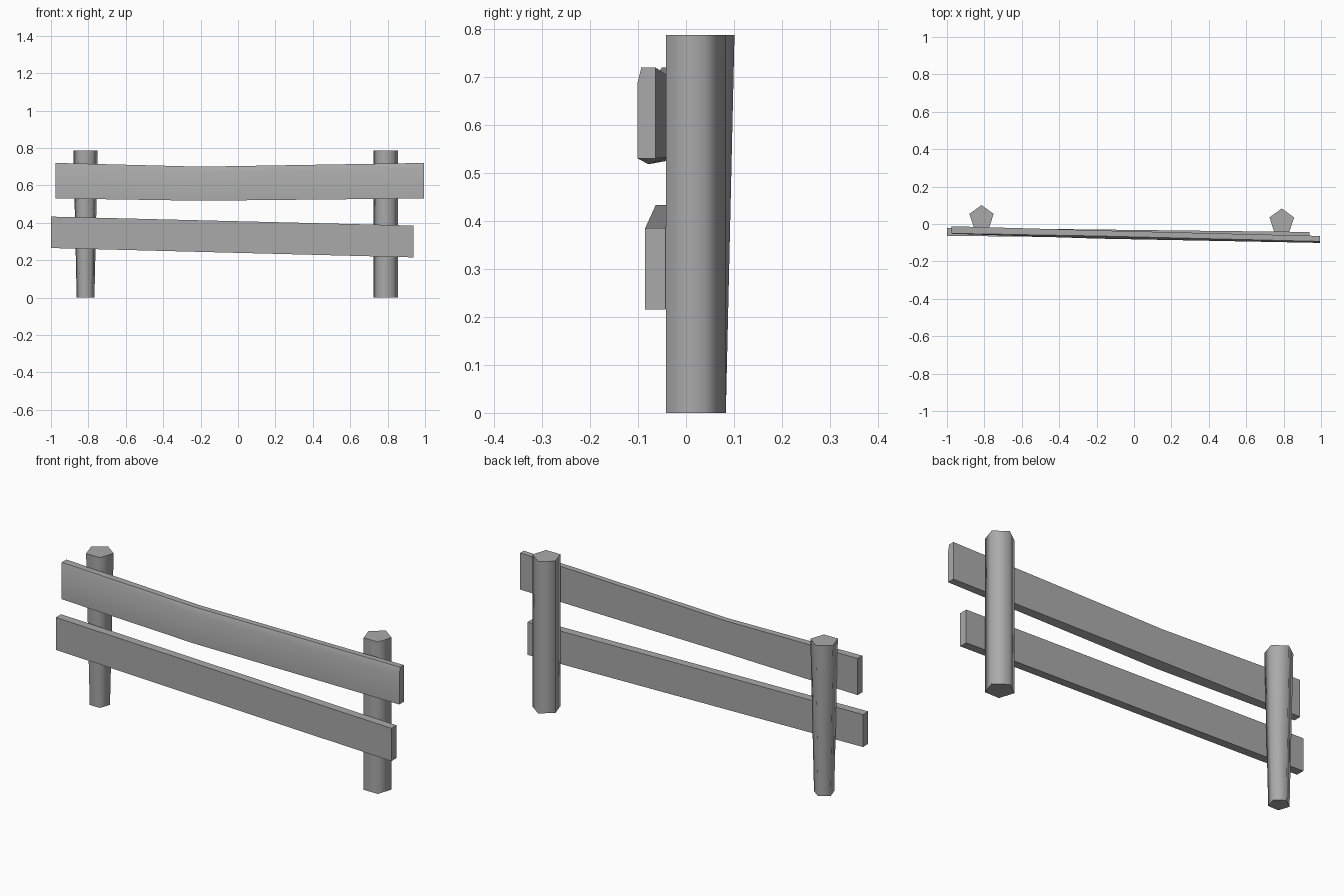
import bpy, bmesh
from math import sin, cos, tau, radians

cube = bpy.data.objects.get("Cube")
if cube:
    bpy.data.objects.remove(cube, do_unlink=True)

grey = bpy.data.materials.new("weathered grey")
grey.use_nodes = True
colour = (0.4, 0.4, 0.4, 1)
grey.diffuse_color = colour
grey.node_tree.nodes["Principled BSDF"].inputs["Base Color"].default_value = colour


def loft(name, sections):
    """Skin matching rings of points and cap both ends."""
    bm = bmesh.new()
    rings = [[bm.verts.new(p) for p in ring] for ring in sections]
    for a, b in zip(rings, rings[1:]):
        for i in range(len(a)):
            j = (i + 1) % len(a)
            bm.faces.new((a[i], a[j], b[j], b[i]))
    bm.faces.new(rings[0][::-1])
    bm.faces.new(rings[-1])
    bmesh.ops.recalc_face_normals(bm, faces=bm.faces)
    mesh = bpy.data.meshes.new(name)
    bm.to_mesh(mesh)
    bm.free()
    mesh.materials.append(grey)
    obj = bpy.data.objects.new(name, mesh)
    bpy.context.collection.objects.link(obj)
    bpy.ops.object.select_all(action='DESELECT')
    obj.select_set(True)
    bpy.context.view_layer.objects.active = obj
    return obj


def post(name, x, y, r_bottom, r_top, height=0.787):
    """Five-sided post with a corner pointing backwards."""
    def ring(r, z):
        return [(x + r * sin(tau * i / 5), y + r * cos(tau * i / 5), z)
                for i in range(5)]
    loft(name, [ring(r_bottom, 0), ring(r_top, height)])
    bpy.ops.object.shade_smooth_by_angle(angle=radians(80))


def section(x, front, back, low, high, chamfer_y=0.0, chamfer_z=0.0, lift=0.0):
    """Plank cross-section with a worn upper front edge and lower back edge."""
    return [(x, front, low), (x, front, high - chamfer_z),
            (x, front + chamfer_y, high), (x, back, high), (x, back, low + lift)]


# Posts
post("right_post", -0.815, 0.033, 0.05, 0.068)
post("left_post", 0.79, 0.014, 0.069, 0.069)

# Upper rail, worn down in the middle
loft("upper_rail", [
    section(-0.975, -0.052, -0.012, 0.53, 0.72, 0.002, 0.003),
    section(-0.2, -0.078, -0.034, 0.518, 0.70, 0.014, 0.03, 0.015),
    section(0.995, -0.101, -0.064, 0.53, 0.72, 0.008, 0.033)])
bpy.ops.object.shade_smooth_by_angle(angle=radians(30))

# Lower rail, slightly tilted
loft("lower_rail", [
    [(x, y0, z0), (x, y0, z1), (x, y1, z1), (x, y1, z0)]
    for x, y0, y1, z0, z1 in ((-1.0, -0.063, -0.02, 0.265, 0.433),
                              (0.938, -0.085, -0.043, 0.215, 0.385))])
